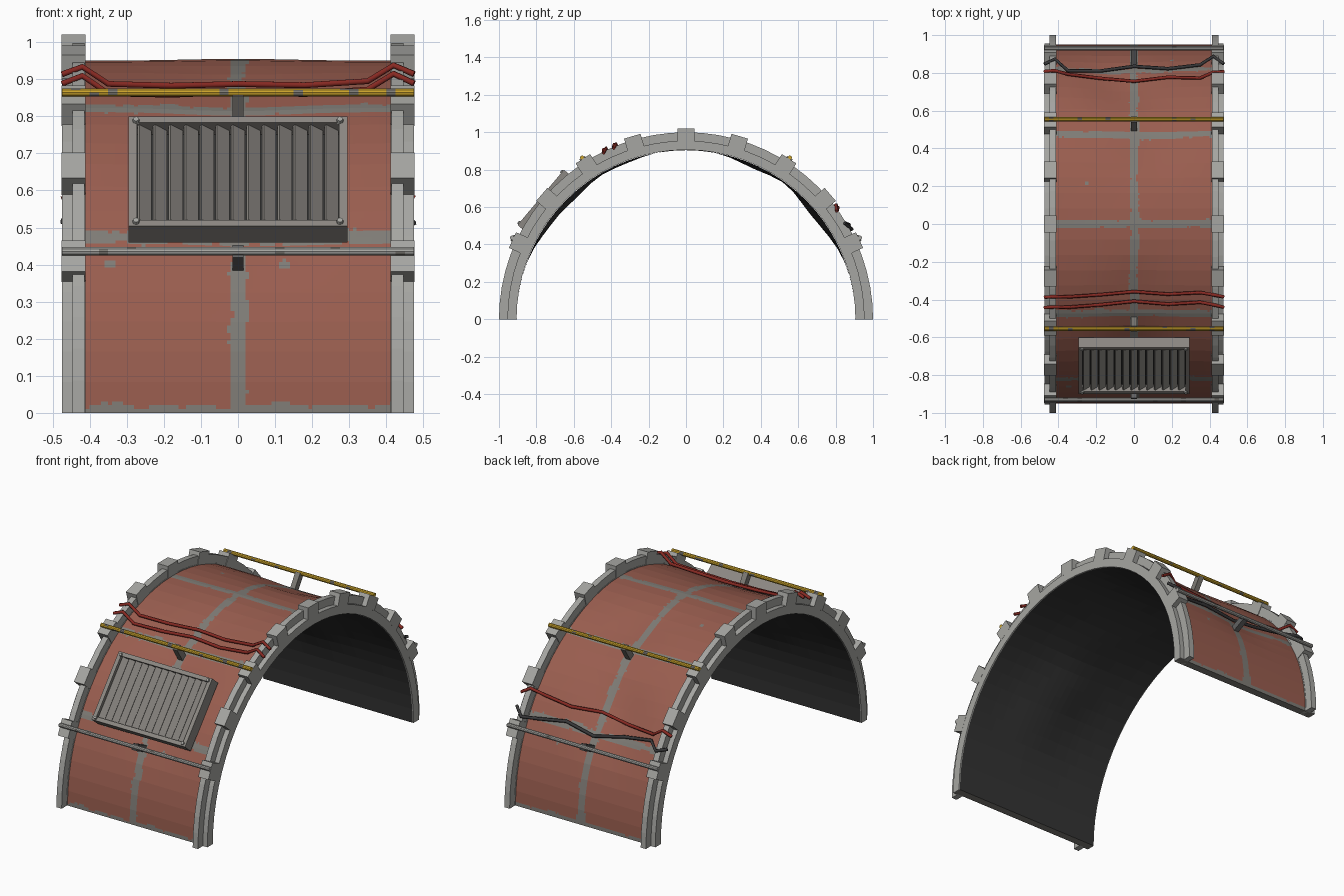
import bpy, bmesh, math, random
from mathutils import Matrix, Vector, noise

if "Cube" in bpy.data.objects:
    bpy.data.objects.remove(bpy.data.objects["Cube"])
random.seed(4)

def mat(name, r, g, b):
    m = bpy.data.materials.new(name)
    m.diffuse_color = (r, g, b, 1)
    m.use_nodes = True
    m.node_tree.nodes["Principled BSDF"].inputs["Base Color"].default_value = m.diffuse_color
    return m

RED = mat("faded red paint", .32, .11, .078)
WORN = mat("worn metal", .21, .20, .18)
FRAME = mat("rib steel", .38, .38, .36)
PLATE = mat("vent grey", .26, .245, .225)
DARK = mat("dark underside", .033, .033, .033)
YELLOW = mat("yellow pipe paint", .60, .37, .025)
CRED = mat("red cable rubber", .24, .022, .016)
CBLK = mat("black cable rubber", .04, .04, .042)
BRACK = mat("bracket steel", .12, .12, .12)

SEG = 36                       # facets around the half circle
STEP = math.pi / SEG
BLOCK = math.pi / 11           # spacing of the rib blocks

def polar(x, r, a):            # a = angle from the top, positive to the back
    return Vector((x, r * math.sin(a), r * math.cos(a)))

def finish(bm, name, mats):
    me = bpy.data.meshes.new(name)
    bm.to_mesh(me)
    bm.free()
    for m in mats:
        me.materials.append(m)
    ob = bpy.data.objects.new(name, me)
    bpy.context.collection.objects.link(ob)
    return ob

def add_box(bm, a, x0, x1, t0, t1, r0, r1, tilt=0):
    """Box in the frame of angle a: x, tangent and radial ranges."""
    c = Matrix.Translation(((x0 + x1) / 2, (t0 + t1) / 2, (r0 + r1) / 2))
    s = Matrix.Diagonal((x1 - x0, t1 - t0, r1 - r0, 1))
    bmesh.ops.create_cube(bm, size=1, matrix=Matrix.Rotation(-a, 4, 'X') @ c
                          @ Matrix.Rotation(tilt, 4, 'Y') @ s)

def box(name, m, *args, **kw):
    bm = bmesh.new()
    add_box(bm, *args, **kw)
    return finish(bm, name, [m])

# Dented skin
DENTS = [(-.05, 48, .028), (.1, 24, .022), (0, -42, .028), (.05, -56, .02), (-.1, 58, .018), (0, -22, .012)]

def dent(x, a):
    d = 0
    for cx, ca, depth in DENTS:
        d += depth * math.exp(-((x - cx) / .2) ** 2 - ((math.degrees(a) - ca) / 9) ** 2)
    d -= .005 * math.exp(-(x / .2) ** 2 - (a / .2) ** 2)
    return d

def skin_point(x, i, sub, r):
    """Point on the faceted arch; i counts fine rows."""
    k, f = divmod(i, sub)
    p = [polar(x, r - dent(x, a), a) for a in (-math.pi / 2 + k * STEP, -math.pi / 2 + (k + 1) * STEP)]
    return p[0].lerp(p[1], f / sub) if f else p[0]

def skin(name, r, nx, sub, mats, rule, half=.47):
    bm = bmesh.new()
    rows = SEG * sub
    xs = [-half + 2 * half * j / nx for j in range(nx + 1)]
    v = [[bm.verts.new(skin_point(x, i, sub, r)) for x in xs] for i in range(rows + 1)]
    for i in range(rows):
        for j in range(nx):
            q = (v[i][j], v[i][j + 1], v[i + 1][j + 1], v[i + 1][j])
            f = bm.faces.new(q if r > .93 else q[::-1])
            f.material_index = rule((xs[j] + xs[j + 1]) / 2, -math.pi / 2 + (i + .5) * STEP / sub)
    return finish(bm, name, mats)

SPECKS = [(-.35, -65), (.13, -65), (-.25, 13), (-.26, 30), (.2, 66)]

def worn(x, a):
    """Bare metal along the panel seams and in a few chips."""
    arc = a * .95
    n = noise.noise((x * 14, arc * 14, 3)) * .013 + noise.noise((x * 45, arc * 45, 9)) * .006
    seam = abs((math.degrees(a) + 15) % 30 - 15) * math.pi / 180 * .95
    if abs(x) < .021 + n or seam < .020 + n:
        return 1
    return int(any(math.hypot(x - sx, arc - math.radians(sa) * .95) < .012 + n for sx, sa in SPECKS))

skin("outer_skin", .95, 94, 8, [RED, WORN], worn)
skin("inner_lining", .904, 24, 1, [DARK], lambda x, a: 0)
for side in (-1, 1):
    y = sorted((side * .904, side * .949))
    box("skin_foot", WORN, 0, -.47, .47, y[0], y[1], 0, .004)

# Ribs at both ends: wide flange, tall web and raised blocks
def ring(name, x0, x1, r0, r1):
    bm = bmesh.new()
    prof = [(x0, r0), (x1, r0), (x1, r1), (x0, r1)]
    loops = [[bm.verts.new(polar(x, r, -math.pi / 2 + i * STEP)) for x, r in prof] for i in range(SEG + 1)]
    for A, B in zip(loops, loops[1:]):
        for k in range(4):
            bm.faces.new((A[k], A[(k + 1) % 4], B[(k + 1) % 4], B[k]))
    bm.faces.new(loops[0])
    bm.faces.new(loops[-1][::-1])
    bmesh.ops.recalc_face_normals(bm, faces=bm.faces)
    return finish(bm, name, [FRAME])

for s in (-1, 1):
    ring("rib_flange", *sorted((s * .412, s * .475)), .906, .955)
    ring("rib_web", *sorted((s * .414, s * .447)), .907, 1.0)
    bm = bmesh.new()
    for k in range(-4, 5):
        add_box(bm, k * BLOCK, *sorted((s * .411, s * .4755)), -.046, .046, .95, 1.02)
    finish(bm, "rib_blocks", [FRAME])

# Pipes along the arch, with worn patches and a middle bracket
def pipe(name, a, r, mats, chance):
    bm = bmesh.new()
    n, sides = 38, 10
    c = polar(0, r, a)
    loops = [[bm.verts.new((-.475 + .95 * i / n, c.y + .0115 * math.cos(t * math.tau / sides),
                            c.z + .0115 * math.sin(t * math.tau / sides))) for t in range(sides)]
             for i in range(n + 1)]
    for i in range(n):
        patch = random.random() < chance
        for k in range(sides):
            f = bm.faces.new((loops[i][k], loops[i][(k + 1) % sides],
                              loops[i + 1][(k + 1) % sides], loops[i + 1][k]))
            f.material_index = int(patch and random.random() < .6)
    bm.faces.new(loops[0])
    bm.faces.new(loops[-1])
    bmesh.ops.recalc_face_normals(bm, faces=bm.faces)
    finish(bm, name, mats)
    box("pipe_bracket", BRACK if abs(a) > 1 else WORN, a, -.015, .015, -.018, .018, .93, r)

for s in (-1, 1):
    pipe("upper_pipe", s * 2 * BLOCK, 1.027, [YELLOW, WORN], .15)
    pipe("lower_pipe", s * 4 * BLOCK - s * .01, 1.027, [FRAME, WORN], .08)

# Cables draped over the ribs
def cable(name, m, deg, wave):
    cu = bpy.data.curves.new(name, 'CURVE')
    cu.dimensions = '3D'
    cu.bevel_depth = .009
    cu.bevel_resolution = 1
    cu.use_fill_caps = True
    path = [(-.475, .992, 0), (-.42, 1.01, .6), (-.35, .968, -.5), (-.18, .962, 0), (0, .964, 1),
            (.18, .962, .2), (.35, .966, .9), (.42, 1.01, 1.2), (.475, .992, .1)]
    sp = cu.splines.new('POLY')
    sp.points.add(len(path) - 1)
    for p, (x, r, w) in zip(sp.points, path):
        a = math.radians(deg + w * wave)
        p.co = (*polar(x, r - .6 * dent(x, a), a), 1)
    cu.materials.append(m)
    ob = bpy.data.objects.new(name, cu)
    bpy.context.collection.objects.link(ob)

cable("red_cable_front_upper", CRED, -23, 1.0)
cable("red_cable_front_lower", CRED, -26.5, 1.2)
cable("red_cable_back", CRED, 54.5, -1.5)
cable("black_cable_back", CBLK, 58.5, 2.5)

# Louvred vent on the front
VA = math.radians(-50)
bm = bmesh.new()
X0, X1, T = -.295, .295, .193
add_box(bm, VA, X0, X1, -T, -T + .022, .946, 1.014)
add_box(bm, VA, X0, X1, T - .022, T, .946, 1.014)
for xa in (X0, X1 - .022):
    add_box(bm, VA, xa, xa + .022, -T + .022, T - .022, .946, 1.014)
finish(bm, "vent_frame", [PLATE])
box("vent_back", DARK, VA, X0 + .01, X1 - .01, -T + .01, T - .01, .94, .965)
bm = bmesh.new()
N = 13
for i in range(N):
    x = -.252 + .504 * i / (N - 1)
    add_box(bm, VA, x - .021, x + .021, -T + .02, T - .02, .986, .994, tilt=math.radians(38))
finish(bm, "vent_slats", [PLATE])
bm = bmesh.new()
for x in (X0 + .02, X1 - .02):
    for t in (-T + .015, T - .015):
        bmesh.ops.create_cone(bm, cap_ends=True, segments=8, radius1=.011, radius2=.008, depth=.012,
                              matrix=Matrix.Rotation(-VA, 4, 'X') @ Matrix.Translation((x, t, 1.016)))
finish(bm, "vent_bolts", [FRAME])
